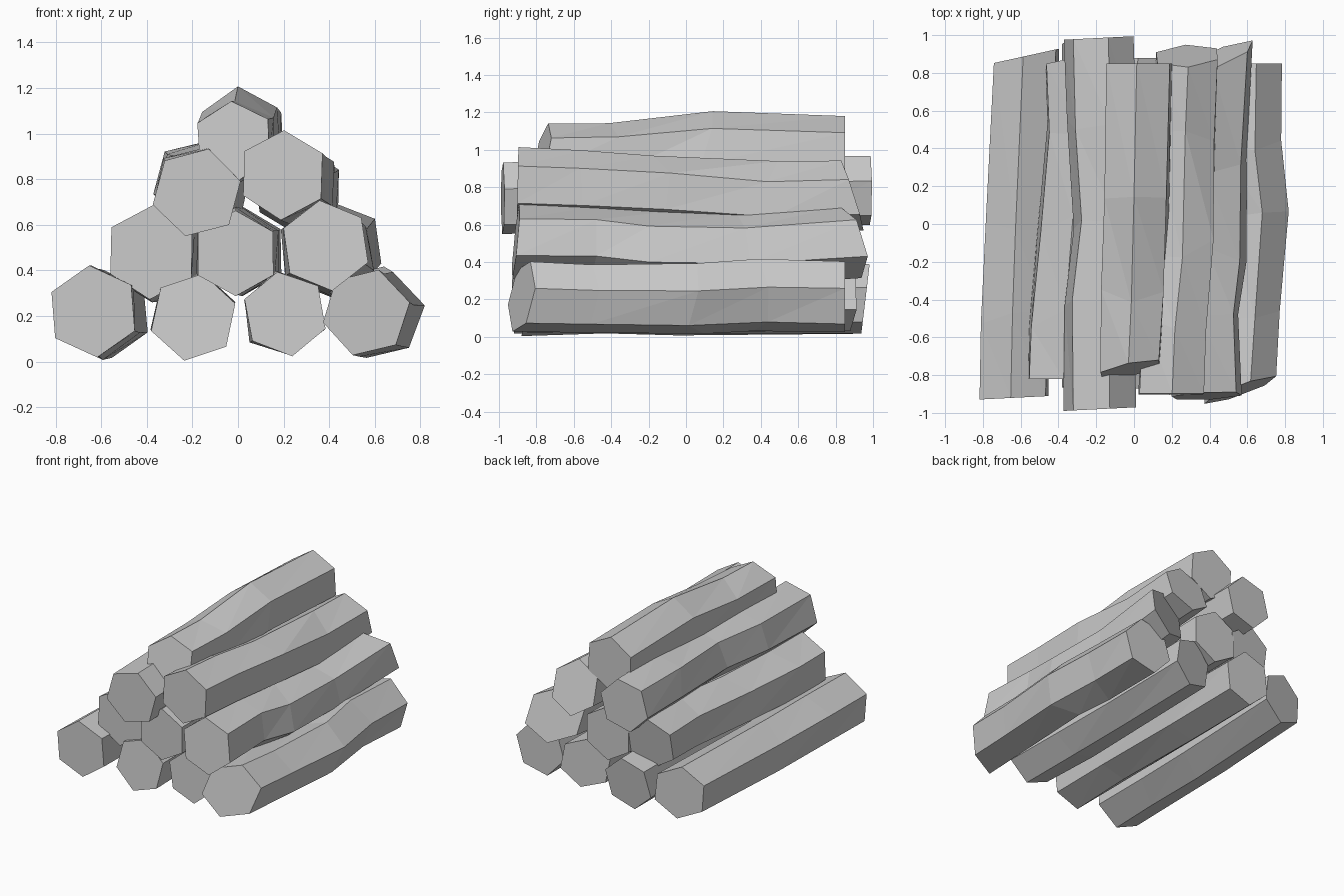
import bpy
import bmesh
import random
from math import cos, sin, radians
from mathutils import Vector

cube = bpy.data.objects.get("Cube")
if cube:
    bpy.data.objects.remove(cube, do_unlink=True)

random.seed(4)
SIDES = 6

wood = bpy.data.materials.new("plain_grey")
wood.use_nodes = True
GREY = (0.6, 0.6, 0.6, 1)
wood.diffuse_color = GREY
wood.node_tree.nodes["Principled BSDF"].inputs["Base Color"].default_value = GREY


def make_log(name, path, radii, turn, front_slant=(0, 0), back_slant=(0, 0)):
    """Six-sided log along a path; slants lean the cut ends in x and z."""
    bm = bmesh.new()
    rings = []
    last = len(path) - 1
    for i, point in enumerate(path):
        centre = Vector(point)
        slant = {0: front_slant, last: back_slant}.get(i, (0, 0))
        is_end = i in (0, last)
        wobble = 0.003 if is_end else 0.009
        radius = radii[0] + (radii[1] - radii[0]) * i / last
        ring = []
        for k in range(SIDES):
            angle = radians(turn + 360 * k / SIDES)
            r = radius + random.uniform(-wobble, wobble)
            dx, dz = r * cos(angle), r * sin(angle)
            dy = dx * slant[0] + dz * slant[1]
            if not is_end:
                dy += random.uniform(-0.05, 0.05)
            z = max(centre.z + dz, 0.0)
            ring.append(bm.verts.new((centre.x + dx, centre.y + dy, z)))
        rings.append(ring)
    # bark sides, split into flat triangles
    for a, b in zip(rings, rings[1:]):
        for k in range(SIDES):
            n = (k + 1) % SIDES
            bm.faces.new((a[k], a[n], b[n]))
            bm.faces.new((a[k], b[n], b[k]))
    # cut ends
    bm.faces.new(rings[0])
    bm.faces.new(rings[-1])
    bmesh.ops.recalc_face_normals(bm, faces=bm.faces)
    mesh = bpy.data.meshes.new(name)
    bm.to_mesh(mesh)
    bm.free()
    mesh.materials.append(wood)
    log = bpy.data.objects.new(name, mesh)
    bpy.context.collection.objects.link(log)


# bottom row
make_log("bottom_log_far_right",
         [(-0.635, -0.92, 0.22), (-0.625, -0.5, 0.215), (-0.61, 0, 0.21), (-0.57, 0.89, 0.21)],
         (0.204, 0.192), 95, (0.05, 0), (0.22, 0))
make_log("bottom_log_right",
         [(-0.195, -0.86, 0.195), (-0.195, -0.4, 0.2), (-0.2, 0.3, 0.2), (-0.2, 0.96, 0.205)],
         (0.193, 0.19), 78, (0, 0.1), (0, 0.12))
make_log("bottom_log_left",
         [(0.205, -0.84, 0.21), (0.2, -0.4, 0.21), (0.2, 0.2, 0.205), (0.21, 0.87, 0.21)],
         (0.188, 0.185), 100, (0, 0.05), (0.25, 0))
make_log("bottom_log_far_left",
         [(0.56, -0.88, 0.215), (0.585, -0.5, 0.205), (0.62, 0.06, 0.2),
          (0.58, 0.4, 0.22), (0.59, 0.85, 0.215)],
         (0.195, 0.198), 73, (0.35, 0.15))

# second row
make_log("second_log_right",
         [(-0.38, -0.82, 0.48), (-0.37, -0.5, 0.47), (-0.33, 0, 0.47),
          (-0.28, 0.5, 0.48), (-0.3, 0.85, 0.485)],
         (0.205, 0.192), 88, (0, 0), (0.12, 0.18))
make_log("second_log_middle",
         [(-0.01, -0.87, 0.475), (-0.01, -0.3, 0.48), (0.015, 0.3, 0.48), (0.02, 0.88, 0.485)],
         (0.19, 0.195), 90)
make_log("second_log_left",
         [(0.385, -0.91, 0.51), (0.37, -0.52, 0.505), (0.41, -0.16, 0.475),
          (0.415, 0.3, 0.465), (0.445, 0.88, 0.505)],
         (0.2, 0.195), 98, (0.05, 0.1), (0.4, -0.25))

# third row
make_log("third_log_right",
         [(-0.18, -0.98, 0.74), (-0.185, -0.45, 0.75), (-0.135, 0, 0.76),
          (-0.175, 0.55, 0.775), (-0.185, 0.985, 0.785)],
         (0.198, 0.19), 75, (0.05, 0), (0.05, 0))
make_log("third_log_left",
         [(0.195, -0.9, 0.82), (0.21, -0.53, 0.81), (0.25, -0.13, 0.785),
          (0.265, 0.47, 0.745), (0.28, 0.89, 0.755)],
         (0.197, 0.185), 88, (0, 0.02), (0.05, -0.32))

# top
make_log("top_log",
         [(-0.02, -0.77, 0.965), (-0.005, -0.38, 0.965), (0.01, 0.1, 1.01), (0.025, 0.85, 0.985)],
         (0.178, 0.195), 93, (0.2, 0.2))
